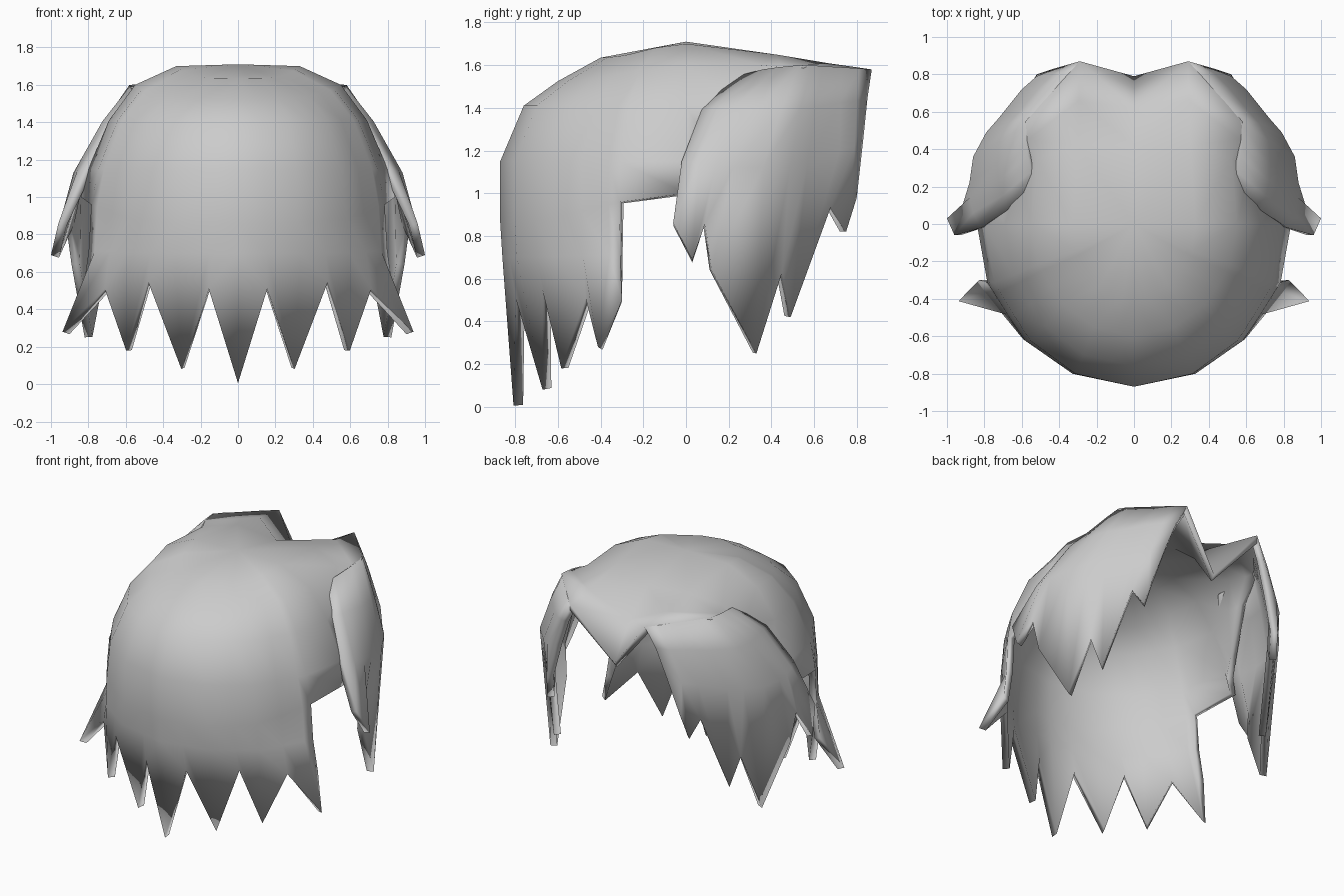
import bpy, bmesh
from math import sin, cos, radians
from mathutils import Vector

if "Cube" in bpy.data.objects:
    bpy.data.objects.remove(bpy.data.objects["Cube"])


def sheet(name, grids, thickness=0.045):
    """Stitch grids of points into one half sheet, then mirror and thicken it."""
    bm = bmesh.new()
    for grid in grids:
        rows = [[bm.verts.new(p) for p in row] for row in grid]
        for a, b in zip(rows, rows[1:]):
            for i in range(min(len(a), len(b)) - 1):
                bm.faces.new((a[i], b[i], b[i + 1], a[i + 1]))
    bmesh.ops.remove_doubles(bm, verts=bm.verts, dist=0.002)
    bmesh.ops.dissolve_degenerate(bm, edges=bm.edges, dist=0.001)
    bmesh.ops.recalc_face_normals(bm, faces=bm.faces)
    # normals point away from the head centre, so thickness grows inward
    bm.normal_update()
    if sum(f.normal.dot(f.calc_center_median() - Vector((0, 0, 0.9))) for f in bm.faces) < 0:
        bmesh.ops.reverse_faces(bm, faces=bm.faces)
    me = bpy.data.meshes.new(name)
    bm.to_mesh(me)
    bm.free()
    ob = bpy.data.objects.new(name, me)
    bpy.context.collection.objects.link(ob)
    m = ob.modifiers.new("mirror", 'MIRROR')
    m.use_clip = True
    s = ob.modifiers.new("thickness", 'SOLIDIFY')
    s.thickness, s.offset = thickness, -1
    bpy.ops.object.select_all(action='DESELECT')
    ob.select_set(True)
    bpy.context.view_layer.objects.active = ob
    bpy.ops.object.shade_smooth_by_angle(angle=radians(50))
    return ob


# Back cap: rings as (side radius, side z, back radius, back z)
rings = [(0, 1.71, 0, 1.71), (.33, 1.7, .4, 1.635), (.55, 1.6, .6, 1.525),
         (.69, 1.41, .76, 1.41), (.8, 1.15, .87, 1.15), (.84, 1.0, .87, .86)]
# Lower strands: (angle from the back, end height, flare)
ends = [(0, .005, .985), (10.5, .51, .99), (23, .08, .89), (34, .55, .99), (44, .18, .99),
        (55, .51, 1), (65, .28, 1.19), (69, .5, 1.02)]


def ring_point(ring, deg):
    rx, zx, ry, zy = ring
    s, c = sin(radians(deg)), cos(radians(deg))
    return Vector((rx * s, -ry * c, zy + (zx - zy) * s ** 5))


def facet_point(ring, deg):
    """Same ring, with the flat facets of a low-poly dome."""
    keys = [0, 23, 45, 69, 90]
    k = min(max(i for i in range(5) if keys[i] <= deg), 3)
    t = (deg - keys[k]) / (keys[k + 1] - keys[k])
    return ring_point(ring, keys[k]).lerp(ring_point(ring, keys[k + 1]), t)


angles = [e[0] for e in ends]
cap = [[facet_point(r, a) for a in angles + [90]] for r in rings]
skirt = [[facet_point(rings[-1], a) for a in angles],
         [facet_point((.855, .72, .86, .7), a) for a in angles],
         [ring_point((.87 * f, z, .82 * f, z), a) for a, z, f in ends]]

# Crown running forward, then down to the deep centre parting
low = [(.75, .12, 1.2), (.78, .05, 1.08)]
crown = [[ring_point(r, 90) for r in rings],
         [(0, .42, 1.62), (.3, .42, 1.65), (.52, .35, 1.6), (.61, .25, 1.43)] + low,
         [(0, .62, 1.46), (.295, .66, 1.61), (.57, .45, 1.59), (.62, .3, 1.43), low[0]],
         [(0, .79, 1.22), (.29, .87, 1.58), (.58, .55, 1.6), (.63, .35, 1.43), low[0]]]
sheet("hair_cap", [cap, skirt, crown])

# Side bangs: top line, widest line and jagged lower edge, from parting to ear
top = [(.29, .87, 1.58), (.35, .81, 1.585), (.42, .73, 1.59), (.5, .64, 1.595), (.55, .585, 1.6),
       (.58, .53, 1.6), (.58, .43, 1.59), (.57, .36, 1.58), (.55, .28, 1.56), (.53, .21, 1.54)]
wide = [(.43, .83, 1.25), (.52, .79, 1.22), (.6, .72, 1.2), (.72, .57, 1.15), (.79, .49, 1.14),
        (.86, .36, 1.12), (.88, .22, 1.12), (.88, .14, 1.13), (.86, .06, 1.14), (.82, -.02, 1.15)]
edge = [(.52, .8, .98), (.55, .75, .82), (.59, .68, .94), (.68, .49, .42), (.74, .45, .63),
        (.82, .33, .25), (.89, .12, .64), (.92, .09, .86), (1.0, .03, .69), (.96, -.06, .86)]
bulge = []
for i, (a, b) in enumerate(zip(top, wide)):
    mid = (Vector(a) + Vector(b)) / 2
    bulge.append(mid + Vector((0, -.02 * (i > 6), .03 + .02 * (i > 6))))
sheet("side_bangs", [[top, bulge, wide, edge]])
